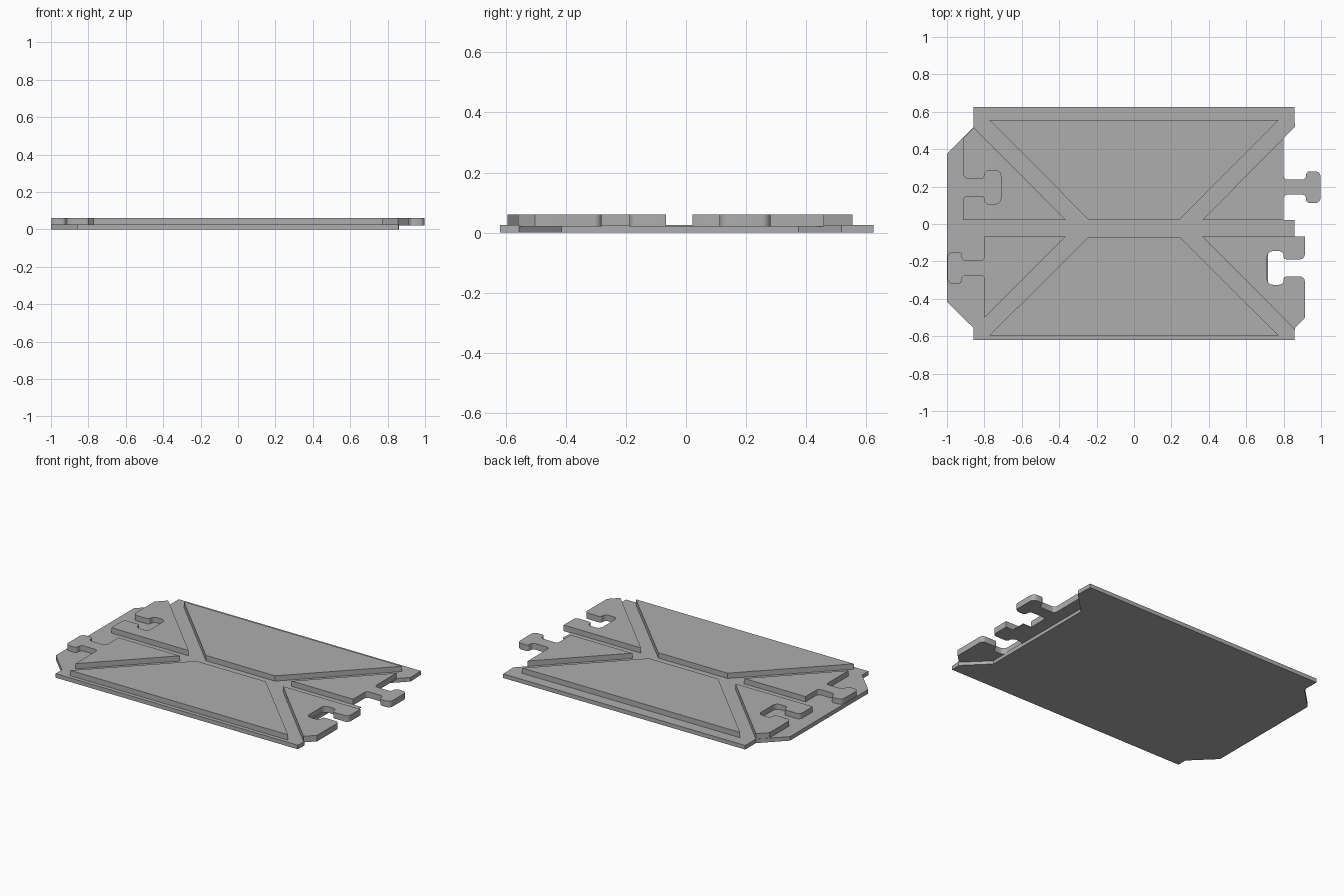
import bpy, bmesh, math
from mathutils import Vector

if "Cube" in bpy.data.objects:
    bpy.data.objects.remove(bpy.data.objects["Cube"])

grey = bpy.data.materials.new("plain_grey")
grey.diffuse_color = (0.42, 0.42, 0.42, 1)
grey.use_nodes = True
grey.node_tree.nodes["Principled BSDF"].inputs["Base Color"].default_value = grey.diffuse_color

BASE_TOP, PANEL_LOW, PANEL_TOP = 0.026, 0.021, 0.06


def rounded(points, steps=5):
    """Outline from (x, y) or (x, y, radius) points, with rounded corners."""
    out = []
    n = len(points)
    for i, p in enumerate(points):
        c = Vector(p[:2])
        if len(p) < 3:
            out.append(c)
            continue
        r = p[2]
        a = (Vector(points[i - 1][:2]) - c).normalized()
        b = (Vector(points[(i + 1) % n][:2]) - c).normalized()
        centre = c + (a + b) * r          # right-angled corners only
        for k in range(steps + 1):
            t = k / steps * math.pi / 2
            out.append(centre - b * r * math.cos(t) - a * r * math.sin(t))
    return out


def plate(name, points, low, high):
    """Flat plate with the given outline between two heights."""
    bm = bmesh.new()
    face = bm.faces.new([bm.verts.new((p.x, p.y, low)) for p in rounded(points)])
    ext = bmesh.ops.extrude_face_region(bm, geom=[face])
    for v in ext["geom"]:
        if isinstance(v, bmesh.types.BMVert):
            v.co.z = high
    bmesh.ops.recalc_face_normals(bm, faces=bm.faces[:])
    mesh = bpy.data.meshes.new(name)
    bm.to_mesh(mesh)
    bm.free()
    mesh.materials.append(grey)
    obj = bpy.data.objects.new(name, mesh)
    bpy.context.collection.objects.link(obj)
    bpy.ops.object.select_all(action='DESELECT')
    obj.select_set(True)
    bpy.context.view_layer.objects.active = obj
    bpy.ops.object.shade_smooth_by_angle(angle=math.radians(30))
    return obj


# Base plate: pointed left end, matching notch at the right end
end = [(0.86, 0.518), (0.717, 0.375), (0.717, -0.415), (0.86, -0.557)]
left_end = [(x - 1.717, y) for x, y in reversed(end)]
plate("base_plate", [(-0.857, 0.625), (0.857, 0.625)] + end
      + [(0.857, -0.62), (-0.857, -0.62)] + left_end, 0, BASE_TOP)

# Thin bridge strip between the two right-hand end panels
plate("bridge_strip", [(0.70, -0.066), (0.857, -0.066), (0.857, 0.022), (0.70, 0.022)],
      PANEL_LOW, BASE_TOP)

# Long trapezoid panels
for name, outer, inner in (("back_panel", 0.555, 0.025), ("front_panel", -0.595, -0.07)):
    plate(name, [(-0.772, outer), (0.772, outer), (0.245, inner), (-0.245, inner)],
          PANEL_LOW, PANEL_TOP)


def end_panel(name, side, up, inner, mid, make):
    """Turn a panel drawn for the back right into its own corner."""
    pts = [(side * p[0], inner + up * p[1]) + tuple(p[2:]) for p in make(abs(mid - inner))]
    plate(name, pts, PANEL_LOW, PANEL_TOP)


def hook(m):
    # Triangle with a T-shaped tongue centred at m
    return [(0.365, 0), (0.80, 0), (0.80, m - 0.04, 0.02), (0.92, m - 0.04, 0.02),
            (0.92, m - 0.085, 0.02), (0.998, m - 0.085, 0.03), (0.998, m + 0.085, 0.03),
            (0.92, m + 0.085, 0.02), (0.92, m + 0.04, 0.02), (0.80, m + 0.04, 0.02),
            (0.80, 0.437)]


def socket(m):
    # Triangle with a T-shaped slot centred at m
    return [(0.365, 0), (0.913, 0), (0.913, m - 0.046, 0.025), (0.80, m - 0.046, 0.015),
            (0.80, m - 0.09, 0.025), (0.712, m - 0.09, 0.03), (0.712, m + 0.09, 0.03),
            (0.80, m + 0.09, 0.025), (0.80, m + 0.046, 0.015), (0.913, m + 0.046, 0.025),
            (0.913, 0.437), (0.856, 0.494)]


# Interlocking end panels, tongues and slots swapped on the two ends
end_panel("back_right_tongue_panel", 1, 1, 0.022, 0.197, hook)
end_panel("back_left_slot_panel", -1, 1, 0.022, 0.197, socket)
end_panel("front_left_tongue_panel", -1, -1, -0.066, -0.235, hook)
end_panel("front_right_slot_panel", 1, -1, -0.066, -0.235, socket)
